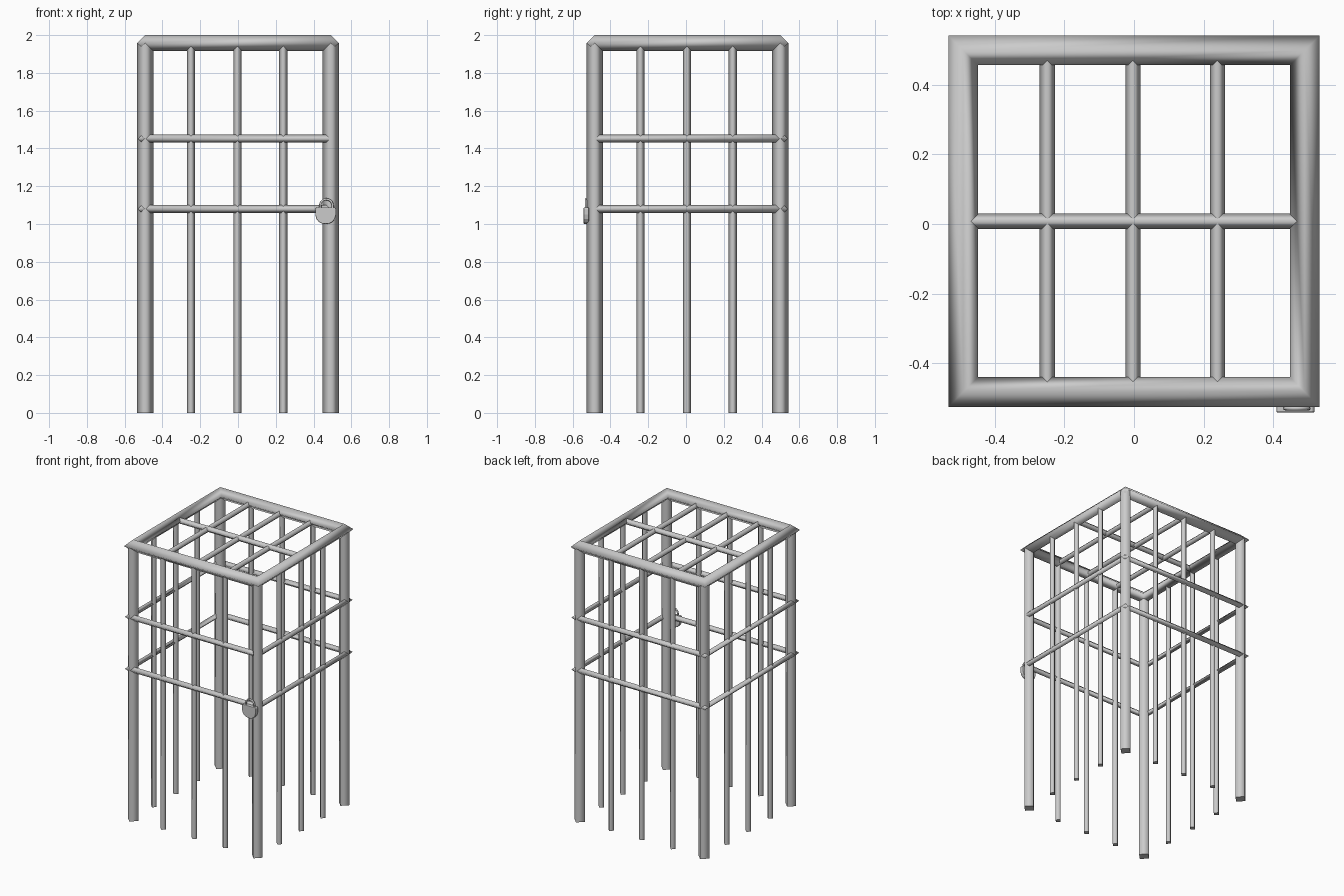
import bpy, bmesh, math
from mathutils import Vector as V

if "Cube" in bpy.data.objects:
    bpy.data.objects.remove(bpy.data.objects["Cube"])

CY = 0.008          # the cage sits slightly behind the origin
HALF = 0.491        # centre to post axis
R_POST, R_BAR, R_RAIL = 0.0425, 0.022, 0.021
Z_TOP = 1.9575
OFFSETS = (-0.249, -0.003, 0.24)


def tube(name, rings, closed=False):
    """Four-sided smooth tube through rings of (point, side vector, up vector)."""
    bm = bmesh.new()
    loops = []
    for p, s, u in rings:
        p, s, u = V(p) + V((0, CY, 0)), V(s), V(u)
        loops.append([bm.verts.new(q) for q in (p + s, p + u, p - s, p - u)])
    pairs = list(zip(loops, loops[1:])) + ([(loops[-1], loops[0])] if closed else [])
    for a, b in pairs:
        for i in range(4):
            j = (i + 1) % 4
            bm.faces.new((a[i], a[j], b[j], b[i])).smooth = True
    if not closed:
        bm.faces.new(loops[0])
        bm.faces.new(loops[-1])
    bmesh.ops.recalc_face_normals(bm, faces=bm.faces)
    return finish(name, bm)


def finish(name, bm):
    me = bpy.data.meshes.new(name)
    bm.to_mesh(me)
    bm.free()
    ob = bpy.data.objects.new(name, me)
    bpy.context.collection.objects.link(ob)
    return ob


def upright(name, x, y, r):
    tube(name, [((x, y, z), (r, 0, 0), (0, r, 0)) for z in (0, Z_TOP)])


def corner(sx, sy, c, r, z):
    return ((sx * c, sy * c, z), (sx * r, sy * r, 0), (0, 0, r))


# corner posts
for sx in (-1, 1):
    for sy in (-1, 1):
        upright("corner_post", sx * HALF, sy * HALF, R_POST)

# thin vertical bars on all four sides
for o in OFFSETS:
    for s in (-0.496, 0.496):
        upright("wall_bar", o, s, R_BAR)
        upright("wall_bar", s, o, R_BAR)

# mitred top frame
tube("top_frame", [corner(sx, sy, HALF, R_POST, Z_TOP)
                   for sx, sy in ((1, -1), (1, 1), (-1, 1), (-1, -1))], True)

# horizontal rails, open at the front right post
for z in (1.08, 1.452):
    c, r = 0.509, R_RAIL
    tube("rail", [((c, -0.487, z), (r, 0, 0), (0, 0, r)),
                  corner(1, 1, c, r, z), corner(-1, 1, c, r, z), corner(-1, -1, c, r, z),
                  ((0.483, -c, z), (0, -r, 0), (0, 0, r))])

# roof bars
for o in OFFSETS:
    tube("roof_bar", [((o, y, 1.949), (R_BAR, 0, 0), (0, 0, R_BAR)) for y in (-HALF, HALF)])
tube("roof_cross_bar", [((x, 0, 1.955), (0, R_BAR, 0), (0, 0, R_BAR)) for x in (-HALF, HALF)])

# padlock body: rounded shield outline, extruded
half = [(0.0, 1.0), (0.018, 1.002), (0.036, 1.011), (0.049, 1.027),
        (0.055, 1.05), (0.055, 1.08), (0.05, 1.088)]
outline = half + [(-x, z) for x, z in reversed(half[1:])]
bm = bmesh.new()
face = bm.faces.new([bm.verts.new((0.464 + x, -0.542, z)) for x, z in outline])
ext = bmesh.ops.extrude_face_region(bm, geom=[face])
bmesh.ops.translate(bm, vec=(0, 0.028, 0),
                    verts=[v for v in ext["geom"] if isinstance(v, bmesh.types.BMVert)])
bmesh.ops.recalc_face_normals(bm, faces=bm.faces)
body = finish("padlock_body", bm)
bev = body.modifiers.new("soft_edge", "BEVEL")
bev.width, bev.segments = 0.004, 2

# padlock shackle
cu = bpy.data.curves.new("padlock_shackle", "CURVE")
cu.dimensions = "3D"
cu.bevel_depth, cu.bevel_resolution = 0.006, 2
path = [(-0.033, 1.075)] + [(-0.033 * math.cos(a), 1.098 + 0.033 * math.sin(a))
        for a in (math.pi * i / 10 for i in range(11))] + [(0.033, 1.075)]
sp = cu.splines.new("POLY")
sp.points.add(len(path) - 1)
for p, (x, z) in zip(sp.points, path):
    p.co = (0.468 + x, -0.53, z, 1)
bpy.context.collection.objects.link(bpy.data.objects.new("padlock_shackle", cu))
